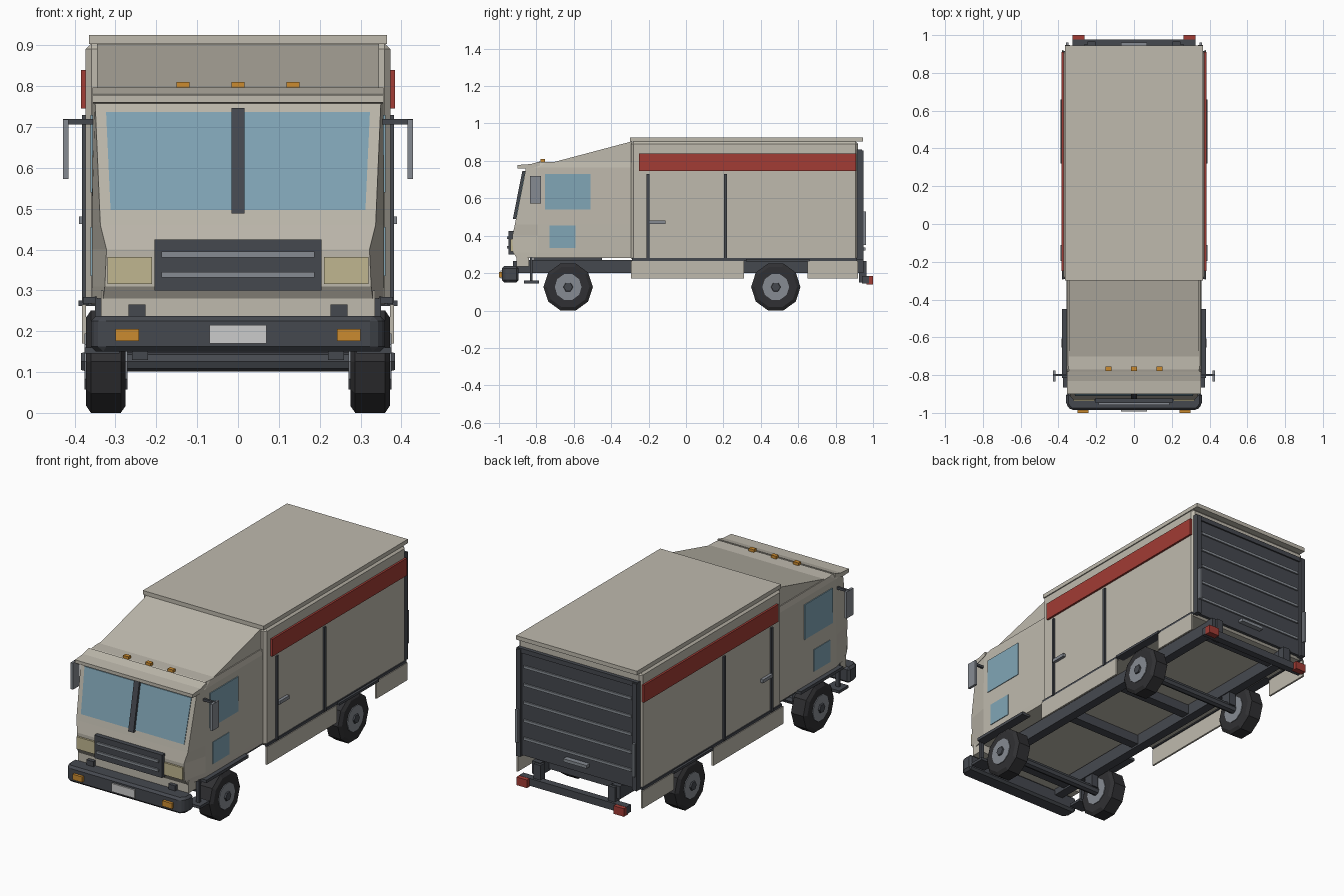
import bpy, bmesh, math
from mathutils import Vector

if "Cube" in bpy.data.objects:
    bpy.data.objects.remove(bpy.data.objects["Cube"])

COL = {
    "cream": (0.52, 0.49, 0.42), "dark": (0.06, 0.066, 0.078), "tyre": (0.03, 0.03, 0.033),
    "steel": (0.24, 0.26, 0.29), "glass": (0.22, 0.38, 0.47), "red": (0.36, 0.045, 0.035),
    "amber": (0.6, 0.26, 0.03), "lamp": (0.53, 0.47, 0.28), "plate": (0.55, 0.53, 0.53),
}
MATS = {}
for key, c in COL.items():
    MATS[key] = bpy.data.materials.new(key)
    MATS[key].diffuse_color = (*c, 1)


def finish(name, bm, col, mirror=False, bevel=0):
    bmesh.ops.recalc_face_normals(bm, faces=bm.faces)
    me = bpy.data.meshes.new(name)
    bm.to_mesh(me)
    bm.free()
    me.materials.append(MATS[col])
    ob = bpy.data.objects.new(name, me)
    bpy.context.collection.objects.link(ob)
    if bevel:
        b = ob.modifiers.new("bevel", "BEVEL")
        b.width, b.segments = bevel, 1
    if mirror:
        ob.modifiers.new("mirror", "MIRROR")
    return ob


def prism(name, pts, vec, col, mirror=False, bevel=0):
    """Extrude a flat polygon along a vector."""
    bm = bmesh.new()
    f = bm.faces.new([bm.verts.new(p) for p in pts])
    r = bmesh.ops.extrude_face_region(bm, geom=[f])
    new = [v for v in r["geom"] if isinstance(v, bmesh.types.BMVert)]
    bmesh.ops.translate(bm, verts=new, vec=Vector(vec))
    if not any(g.is_valid and g == f for g in bm.faces):
        bm.faces.new([v for v in bm.verts if v not in new])
    return finish(name, bm, col, mirror, bevel)


def box(name, x, y, z, col, mirror=False, bevel=0):
    """Box from (min, max) pairs on each axis."""
    bm = bmesh.new()
    bmesh.ops.create_cube(bm, size=1)
    for v in bm.verts:
        v.co = [(a + b) / 2 + c * (b - a) for c, (a, b) in zip(v.co, (x, y, z))]
    return finish(name, bm, col, mirror, bevel)


def lathe_x(name, prof, n, y, z, col, mirror=True):
    """Closed n-sided solid round the x axis; prof is (x, radius)."""
    bm = bmesh.new()
    rings = [[bm.verts.new((x, y + r * math.cos(math.tau * i / n), z + r * math.sin(math.tau * i / n)))
              for i in range(n)] for x, r in prof]
    for a, b in zip(rings, rings[1:]):
        for i in range(n):
            bm.faces.new((a[i], a[(i + 1) % n], b[(i + 1) % n], b[i]))
    bm.faces.new(rings[0])
    bm.faces.new(rings[-1])
    return finish(name, bm, col, mirror)


# Cargo body
box("cargo_box", (-0.373, 0.373), (-0.295, 0.92), (0.265, 0.905), "cream", bevel=0.014)
box("cargo_roof", (-0.365, 0.365), (-0.30, 0.945), (0.903, 0.925), "cream")
box("side_stripe", (0.37, 0.384), (-0.25, 0.91), (0.745, 0.84), "red", True)
for y in (-0.202, 0.21):
    box("side_door_rail", (0.37, 0.382), (y - 0.008, y + 0.008), (0.27, 0.73), "dark", True)
box("side_sill", (0.365, 0.378), (-0.29, 0.915), (0.265, 0.28), "dark", True)
box("side_door_handle", (0.37, 0.389), (-0.195, -0.11), (0.463, 0.481), "steel", True)
for y in ((-0.295, 0.31), (0.65, 0.92)):
    box("side_skirt", (0.372, 0.382), y, (0.17, 0.265), "cream", True)
box("rear_fender", (0.34, 0.39), (0.32, 0.66), (0.262, 0.275), "dark", True)
box("front_fender", (0.33, 0.38), (-0.815, -0.45), (0.268, 0.284), "dark", True)

# Rear shutter
box("rear_shutter", (-0.345, 0.345), (0.915, 0.932), (0.275, 0.85), "dark")
box("rear_door_post", (0.338, 0.365), (0.915, 0.948), (0.27, 0.855), "dark", True)
box("rear_door_header", (-0.365, 0.365), (0.915, 0.94), (0.835, 0.86), "dark")
for i in range(5):
    z = 0.37 + i * 0.098
    box("shutter_rib", (-0.325, 0.325), (0.93, 0.94), (z - 0.007, z + 0.007), "steel")
box("shutter_handle", (-0.07, 0.07), (0.93, 0.96), (0.32, 0.337), "steel")
box("rear_grab_bar", (0.346, 0.36), (0.945, 0.962), (0.35, 0.53), "steel", True)

# Cab, lofted upward: z, front y, front half width, side half width
sections = [(0.28, -0.905, 0.33, 0.356), (0.31, -0.925, 0.326, 0.357), (0.40, -0.928, 0.322, 0.358),
            (0.46, -0.915, 0.337, 0.358), (0.765, -0.855, 0.35, 0.356), (0.795, -0.77, 0.345, 0.35)]
bm = bmesh.new()
rings = []
for z, yf, wf, ws in sections:
    ym = max(-0.79, yf + 0.03)
    half = [(wf, yf), (ws, ym), (ws, -0.285)]
    ring = half + [(-x, y) for x, y in reversed(half)]
    rings.append([bm.verts.new((x, y, z)) for x, y in ring])
for a, b in zip(rings, rings[1:]):
    for i in range(6):
        bm.faces.new((a[i], a[(i + 1) % 6], b[(i + 1) % 6], b[i]))
bm.faces.new(rings[0])
bm.faces.new(rings[-1])
finish("cab", bm, "cream")

box("cab_front_valance", (-0.335, 0.335), (-0.905, -0.84), (0.235, 0.30), "cream")
prism("roof_fairing", [(-0.345, -0.72, 0.79), (-0.345, -0.29, 0.904), (-0.345, -0.29, 0.78)], (0.69, 0, 0), "cream")
prism("sun_visor", [(-0.356, -0.90, 0.76), (-0.356, -0.90, 0.778), (-0.356, -0.83, 0.783),
                    (-0.356, -0.78, 0.797), (-0.356, -0.78, 0.775), (-0.356, -0.84, 0.757)], (0.712, 0, 0), "cream")

# Glazing
prism("windscreen", [(0.014, -0.911, 0.497), (0.312, -0.911, 0.497), (0.323, -0.864, 0.737), (0.014, -0.864, 0.737)],
      (0, 0.01, 0), "glass", True)
prism("windscreen_pillar", [(-0.016, -0.926, 0.488), (0.016, -0.926, 0.488), (0.016, -0.875, 0.746),
                            (-0.016, -0.875, 0.746)], (0, 0.025, 0), "dark")
box("side_window", (0.35, 0.361), (-0.755, -0.51), (0.54, 0.73), "glass", True)
box("lower_side_window", (0.35, 0.361), (-0.73, -0.59), (0.335, 0.455), "glass", True)

# Grille and lights
box("grille", (-0.205, 0.205), (-0.948, -0.90), (0.30, 0.425), "dark")
for z in (0.338, 0.388):
    box("grille_bar", (-0.187, 0.187), (-0.957, -0.94), (z - 0.007, z + 0.007), "steel")
box("headlight", (0.21, 0.32), (-0.938, -0.90), (0.315, 0.382), "lamp", True)
for x in (-0.135, 0, 0.135):
    box("roof_marker", (x - 0.016, x + 0.016), (-0.777, -0.755), (0.79, 0.81), "amber")

# Front bumper: plan outline with cut corners
prism("front_bumper", [(0.36, -0.895, 0.15), (0.36, -0.955, 0.15), (0.335, -0.985, 0.15), (-0.335, -0.985, 0.15),
                       (-0.36, -0.955, 0.15), (-0.36, -0.895, 0.15)], (0, 0, 0.087), "dark", bevel=0.012)
box("number_plate", (-0.07, 0.07), (-0.993, -0.98), (0.17, 0.215), "plate")
box("front_indicator", (0.242, 0.30), (-1.0, -0.98), (0.176, 0.206), "amber", True)
box("tow_hook", (0.227, 0.268), (-0.925, -0.89), (0.23, 0.265), "dark", True)

# Entry steps and mirrors
box("entry_step", (0.29, 0.376), (-0.865, -0.785), (0.145, 0.16), "dark", True)
box("step_bracket", (0.33, 0.35), (-0.835, -0.82), (0.155, 0.285), "dark", True)
box("mirror_arm", (0.345, 0.428), (-0.806, -0.794), (0.706, 0.719), "dark", True)
box("mirror", (0.415, 0.429), (-0.833, -0.775), (0.573, 0.718), "steel", True)

# Chassis
box("chassis_rail", (0.215, 0.265), (-0.90, 0.95), (0.20, 0.27), "dark", True)
for y in (-0.80, -0.25, 0.16, 0.85):
    box("cross_member", (-0.22, 0.22), (y - 0.025, y + 0.025), (0.21, 0.262), "dark")

# Rear bumper
box("rear_bumper", (-0.325, 0.325), (0.94, 0.978), (0.145, 0.185), "dark")
box("rear_bumper_bracket", (0.205, 0.245), (0.925, 0.965), (0.15, 0.265), "dark", True)
box("tail_light", (0.262, 0.325), (0.965, 1.0), (0.14, 0.184), "red", True)

# Wheels and axles
R, Z = 0.132, 0.1256
for end, y in (("front", -0.63), ("rear", 0.48)):
    lathe_x(end + "_tyre", [(0.275, R * 0.86), (0.287, R), (0.36, R), (0.372, R * 0.86)], 10, y, Z, "tyre")
    lathe_x(end + "_hub", [(0.271, 0.072), (0.376, 0.072)], 10, y, Z, "steel")
    lathe_x(end + "_hub_cap", [(0.37, 0.028), (0.384, 0.024)], 6, y, Z, "dark")
    lathe_x(end + "_axle", [(-0.28, 0.024), (0.28, 0.024)], 8, y, Z, "dark", False)
    box(end + "_spring_mount", (0.22, 0.26), (y - 0.03, y + 0.03), (0.13, 0.21), "dark", True)

for m in bpy.data.materials:
    if m.users and not m.is_grease_pencil:
        m.use_nodes = True
        m.node_tree.nodes["Principled BSDF"].inputs["Base Color"].default_value = m.diffuse_color
